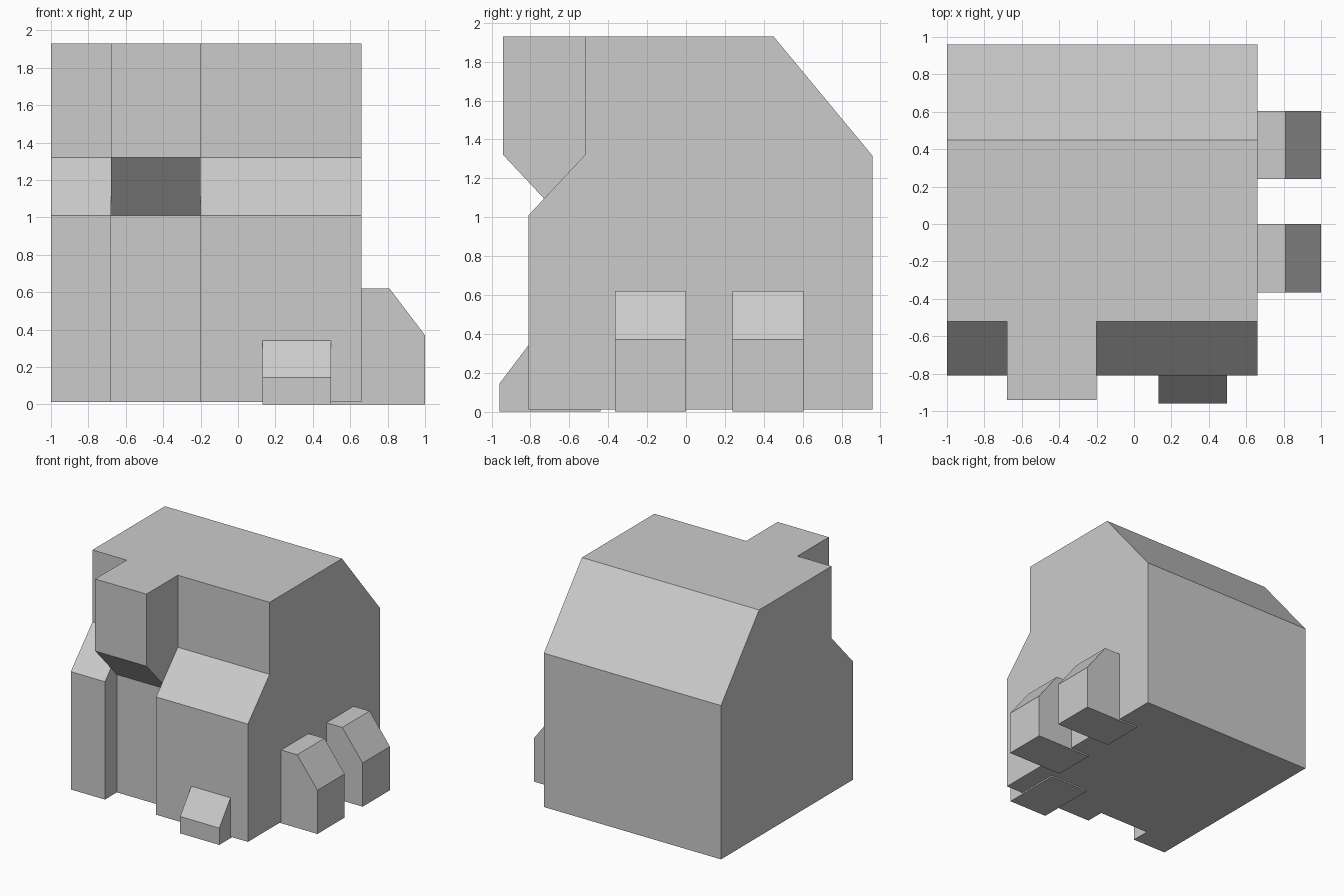
import bpy, bmesh

if "Cube" in bpy.data.objects:
    bpy.data.objects.remove(bpy.data.objects["Cube"])

stone = bpy.data.materials.new("light_grey")
stone.diffuse_color = (0.6, 0.6, 0.6, 1)
stone.use_nodes = True
stone.node_tree.nodes["Principled BSDF"].inputs["Base Color"].default_value = stone.diffuse_color


def finish(name, bm):
    bmesh.ops.remove_doubles(bm, verts=bm.verts, dist=1e-4)
    bmesh.ops.recalc_face_normals(bm, faces=bm.faces)
    mesh = bpy.data.meshes.new(name)
    bm.to_mesh(mesh)
    bm.free()
    mesh.materials.append(stone)
    bpy.context.collection.objects.link(bpy.data.objects.new(name, mesh))


def polygon(bm, points):
    return bm.faces.new([bm.verts.new(p) for p in points])


def strip(bm, profile, place, a, b):
    """Side walls of a prism between positions a and b."""
    for p, q in zip(profile, profile[1:] + profile[:1]):
        polygon(bm, [place(a, p), place(b, p), place(b, q), place(a, q)])


def along_x(t, p):
    return (t, p[0], p[1])


def along_y(t, p):
    return (p[0], t, p[1])


# Main body: outer bays step back upward, the middle bay overhangs a recess
BASE, TOP = 0.012, 1.93
cross = (-0.73, 1.0955)
low_out, low_in = (-0.81, BASE), (-0.65, BASE)
back = [(-0.52, TOP), (0.45, TOP), (0.96, 1.315), (0.96, BASE), low_in]
side = [low_out, (-0.81, 1.01), cross, (-0.52, 1.32)] + back
middle = [(-0.65, 1.01), cross, (-0.94, 1.32), (-0.94, TOP)] + back
lower_gap = [low_out, (-0.81, 1.01), cross, (-0.65, 1.01), low_in]
upper_gap = [cross, (-0.94, 1.32), (-0.94, TOP), (-0.52, TOP), (-0.52, 1.32)]

bm = bmesh.new()
xs = [-1.0, -0.68, -0.20, 0.66]
for prof, a, b in zip([side, middle, side], xs, xs[1:]):
    strip(bm, prof, along_x, a, b)
for x in (xs[0], xs[3]):
    polygon(bm, [along_x(x, p) for p in side])
for x in (xs[1], xs[2]):
    polygon(bm, [along_x(x, p) for p in lower_gap])
    polygon(bm, [along_x(x, p) for p in upper_gap])
finish("main_body", bm)


def prism(name, profile, place, a, b):
    bm = bmesh.new()
    strip(bm, profile, place, a, b)
    for t in (a, b):
        polygon(bm, [place(t, p) for p in profile])
    finish(name, bm)


# Two buttresses on the right wall
buttress = [(0.48, 0), (1.0, 0), (1.0, 0.37), (0.81, 0.62), (0.48, 0.62)]
prism("front_buttress", buttress, along_y, -0.365, 0.0)
prism("rear_buttress", buttress, along_y, 0.24, 0.605)

# Low sloped block at the front
block = [(-0.44, 0), (-0.96, 0), (-0.96, 0.143), (-0.77, 0.395), (-0.44, 0.395)]
prism("front_block", block, along_x, 0.13, 0.497)
